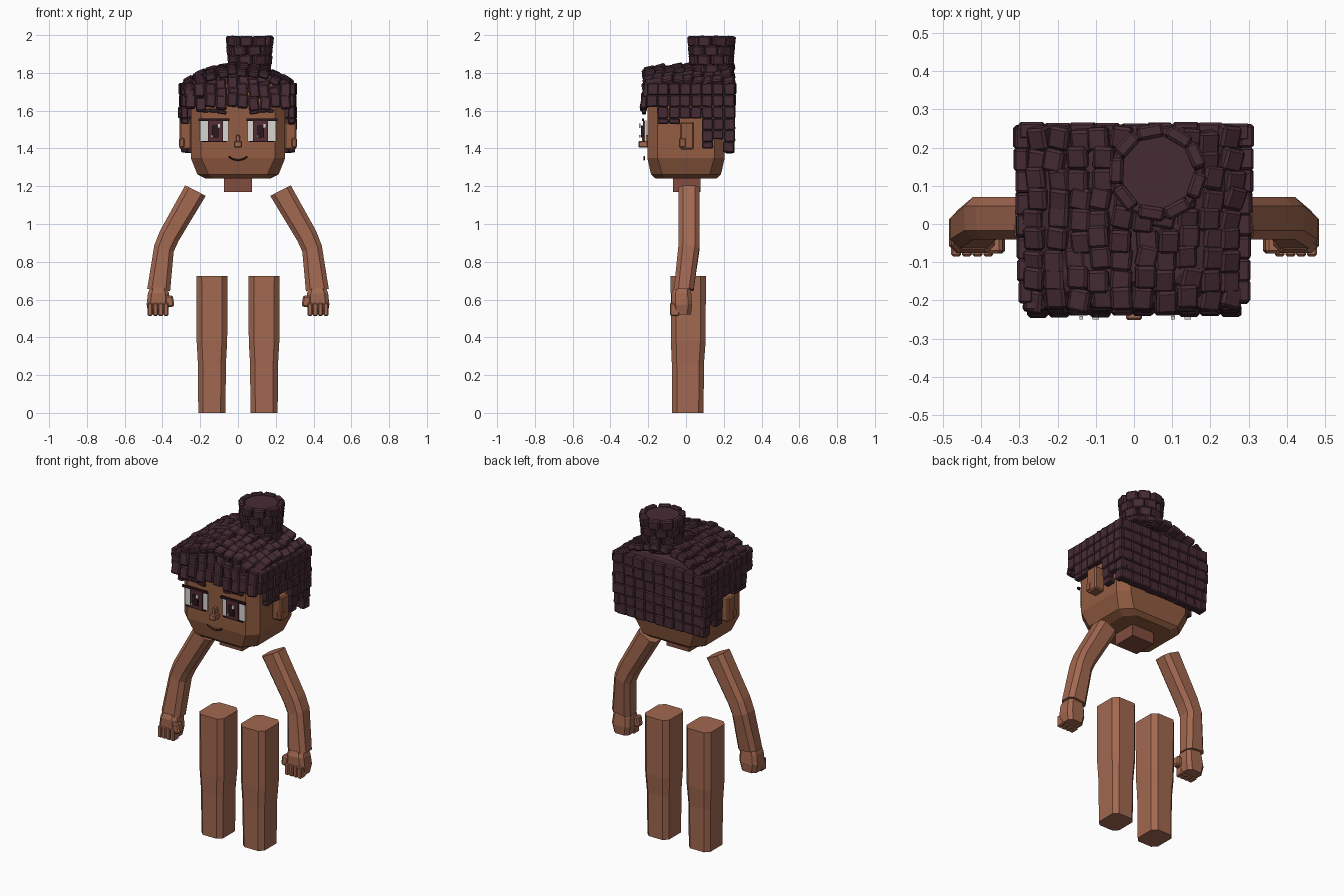
import bpy, bmesh, math, random
from mathutils import Matrix, Vector

random.seed(4)
cube = bpy.data.objects.get("Cube")
if cube:
    bpy.data.objects.remove(cube, do_unlink=True)


def material(name, r, g, b):
    lin = [((c / 255 + 0.055) / 1.055) ** 2.4 for c in (r, g, b)]
    m = bpy.data.materials.new(name)
    m.use_nodes = True
    m.diffuse_color = (*lin, 1)
    m.node_tree.nodes["Principled BSDF"].inputs["Base Color"].default_value = (*lin, 1)
    return m


face_skin = material("face skin", 146, 92, 65)
limb_skin = material("limb skin", 162, 104, 80)
neck_skin = material("neck skin", 130, 76, 62)
hair = material("dark plum hair", 70, 43, 52)
white = material("eye white", 216, 214, 208)
iris = material("iris", 86, 46, 54)
dark = material("pupil and lash", 42, 24, 30)
lip = material("mouth line", 74, 36, 30)


def finish(name, bm, mat, bevel=0):
    bmesh.ops.recalc_face_normals(bm, faces=bm.faces[:])
    mesh = bpy.data.meshes.new(name)
    bm.to_mesh(mesh)
    bm.free()
    mesh.materials.append(mat)
    ob = bpy.data.objects.new(name, mesh)
    bpy.context.collection.objects.link(ob)
    if bevel:
        mod = ob.modifiers.new("soft edge", 'BEVEL')
        mod.width, mod.segments = bevel, 1
    return ob


def add_box(bm, loc, size, rot=None):
    mat = Matrix.Translation(loc) @ (rot or Matrix()) @ Matrix.Diagonal((*size, 1))
    bmesh.ops.create_cube(bm, size=1, matrix=mat)


def box(name, loc, size, mat, bevel=0, rot=None):
    bm = bmesh.new()
    add_box(bm, loc, size, rot)
    return finish(name, bm, mat, bevel)


def loft(name, rings, mat, side=1):
    """Chamfered rectangular rings: x, y, z, half width, half depth, chamfer, tilt."""
    bm = bmesh.new()
    loops = []
    for x, y, z, hx, hy, c, tilt in rings:
        pts = []
        for sx, sy in ((1, 1), (-1, 1), (-1, -1), (1, -1)):
            pair = [(sx * hx, sy * (hy - c)), (sx * (hx - c), sy * hy)]
            pts += pair if sx == sy else pair[::-1]
        t = math.radians(tilt)
        loops.append([bm.verts.new((side * (x + u * math.cos(t)), y + v,
                                    z + u * math.sin(t))) for u, v in pts])
    for a, b in zip(loops, loops[1:]):
        for i in range(8):
            j = (i + 1) % 8
            bm.faces.new((a[i], a[j], b[j], b[i]))
    bm.faces.new(loops[0])
    bm.faces.new(loops[-1])
    return finish(name, bm, mat)


def turn(angle, axis):
    return Matrix.Rotation(angle, 4, axis)


def jit(a):
    return random.uniform(-a, a)


# Head and neck
loft("head", [(0, 0, 1.24, .17, .16, .05, 0), (0, 0, 1.262, .215, .185, .06, 0),
              (0, 0, 1.35, .25, .205, .055, 0), (0, 0, 1.74, .25, .205, .055, 0)], face_skin)
box("neck", (0, .005, 1.21), (.15, .145, .08), neck_skin)

# Limbs, hands, ears and eyes, repeated for both sides
for s, label in ((1, "left"), (-1, "right")):
    loft(label + "_leg", [(.138, .01, 0, .072, .083, .026, 0), (.138, .01, .26, .074, .085, .026, 0),
                          (.138, .012, .38, .081, .092, .028, 0),
                          (.138, .012, .725, .082, .093, .028, 0)], limb_skin, s)
    loft(label + "_arm", [(.225, .015, 1.177, .061, .056, .024, 27),
                          (.365, .015, .935, .056, .056, .024, 28),
                          (.392, .015, .87, .054, .056, .024, 18),
                          (.42, -.012, .65, .061, .052, .024, 6)], limb_skin, s)
    loft(label + "_palm", [(.421, -.02, .66, .046, .045, .018, 0), (.421, -.024, .632, .056, .052, .02, 0),
                           (.424, -.022, .575, .06, .054, .02, 0),
                           (.424, -.02, .522, .05, .046, .02, 0)], limb_skin, s)
    bm = bmesh.new()
    for i in range(4):
        add_box(bm, (s * (.381 + i * .028), -.06, .548), (.026, .05, .068))
    finish(label + "_fingers", bm, limb_skin, .005)
    box(label + "_thumb", (s * .363, -.055, .59), (.045, .045, .06), limb_skin, .008, turn(s * .15, 'Y'))

    box(label + "_ear", (s * .278, .006, 1.468), (.065, .074, .145), face_skin, .008)
    box(label + "_ear_lobe", (s * .298, -.018, 1.43), (.03, .04, .05), face_skin, .006)

    box(label + "_eye_white", (s * .125, -.214, 1.492), (.15, .009, .11), white)
    box(label + "_iris", (s * .12, -.224, 1.492), (.08, .009, .105), iris)
    box(label + "_pupil", (s * .12, -.233, 1.49), (.036, .009, .062), dark)
    box(label + "_upper_lash", (s * .127, -.228, 1.552), (.165, .009, .014), dark)
    box(label + "_lower_lash", (s * .125, -.222, 1.436), (.13, .009, .006), dark)
    box(label + "_eye_glint", (s * .12 + .02, -.245, 1.52), (.017, .009, .022), white)
    box(label + "_small_glint", (s * .12 - .018, -.245, 1.465), (.01, .009, .012), white)
    for k in range(3):
        box(label + "_brow_%d" % k, (s * (.085 + k * .04), -.222, 1.592 + (.008 if k else 0)),
            (.046, .022, .018), hair, .004, turn(-s * (.15 - k * .12), 'Y'))

# Nose and mouth
box("nose", (0, -.226, 1.422), (.042, .05, .036), limb_skin, .005)
box("nose_bridge", (0, -.215, 1.452), (.022, .035, .036), limb_skin, .004)
curve = bpy.data.curves.new("mouth", 'CURVE')
curve.dimensions = '3D'
curve.bevel_depth = .004
curve.bevel_resolution = 0
line = curve.splines.new('POLY')
line.points.add(8)
for i, p in enumerate(line.points):
    u = i / 4 - 1
    p.co = (u * .05, -.222, 1.338 + .02 * u * u, 1)
mouth = bpy.data.objects.new("mouth", curve)
curve.materials.append(lip)
bpy.context.collection.objects.link(mouth)

# Hair core that closes the gaps under the tiles
loft("hair_core", [(0, .015, 1.625, .266, .215, .03, 0), (0, .015, 1.73, .27, .22, .03, 0),
                   (0, .02, 1.775, .225, .205, .03, 0), (0, .02, 1.815, .13, .17, .03, 0)], hair)


def crown(x, y):
    return 1.842 - 1.15 * x * x - .5 * min(0, y) ** 2


# Crown tiles, overlapping like shingles
bm = bmesh.new()
for r in range(9):
    for c in range(10):
        x = -.255 + c * .0565 + jit(.008)
        y = -.195 + r * .052 + jit(.008)
        rot = turn(math.atan(2.3 * x), 'Y') @ turn(.16 + jit(.14), 'X') @ turn(jit(.16) - .08, 'Z')
        add_box(bm, (x, y, crown(x, y) - .014 + jit(.008)), (.055, .06, .04), rot)
finish("crown_hair", bm, hair, .007)

# Fringe tiles, hanging in uneven rows
bm = bmesh.new()
for r in range(3):
    for c in range(10):
        x = -.255 + c * .0565 + jit(.006)
        z = 1.645 + r * .05 + jit(.014) - 1.0 * x * x * (r == 2)
        rot = turn(jit(.12), 'Y') @ turn(-.1 + jit(.12), 'X')
        add_box(bm, (x, -.222 + r * .01, z), (.055, .034, .075), rot)
finish("fringe_hair", bm, hair, .007)

# Side tiles, left longer behind the ears
for s, label in ((1, "left"), (-1, "right")):
    bm = bmesh.new()
    for c in range(8):
        y = -.178 + c * .058
        low = (1.62, 1.53, 1.53, 1.55, 1.55, 1.4, 1.45, 1.38)[c]
        z = 1.745
        while z > low + .02:
            h = min(.062, z - low)
            x = .262 + .022 * min(1, (z - 1.35) / .25) + .0015 * c
            add_box(bm, (s * (x + jit(.003)), y + jit(.003), z - h / 2), (.038, .059, h + .002),
                    turn(jit(.05), 'X'))
            z -= h
    finish(label + "_side_hair", bm, hair, .006)

# Back tiles in a regular grid
bm = bmesh.new()
for r in range(6):
    for c in range(9):
        w = .252 + .003 * r
        add_box(bm, (w * (c / 4 - 1) + jit(.003), .232 + .002 * r + jit(.003), 1.407 + r * .062),
                (w / 4 + .002, .045, .063), turn(jit(.05), 'Y'))
finish("back_hair", bm, hair, .006)

# Bun: core with rings of tiles
bun = Vector((.062, .135, 0))
bm = bmesh.new()
bmesh.ops.create_cone(bm, cap_ends=True, segments=9, radius1=.095, radius2=.1, depth=.2,
                      matrix=Matrix.Translation(bun + Vector((0, 0, 1.885))))
finish("bun_core", bm, hair)
bm = bmesh.new()
for r in range(4):
    for k in range(9):
        a = math.tau * (k + .5 * (r % 2)) / 9 + jit(.06)
        rad = .094 + .004 * r
        add_box(bm, bun + Vector((rad * math.cos(a), rad * math.sin(a), 1.82 + r * .049)),
                (.036, .068, .056), turn(a, 'Z') @ turn(jit(.12), 'X') @ turn(.1, 'Y'))
finish("bun_hair", bm, hair, .007)
